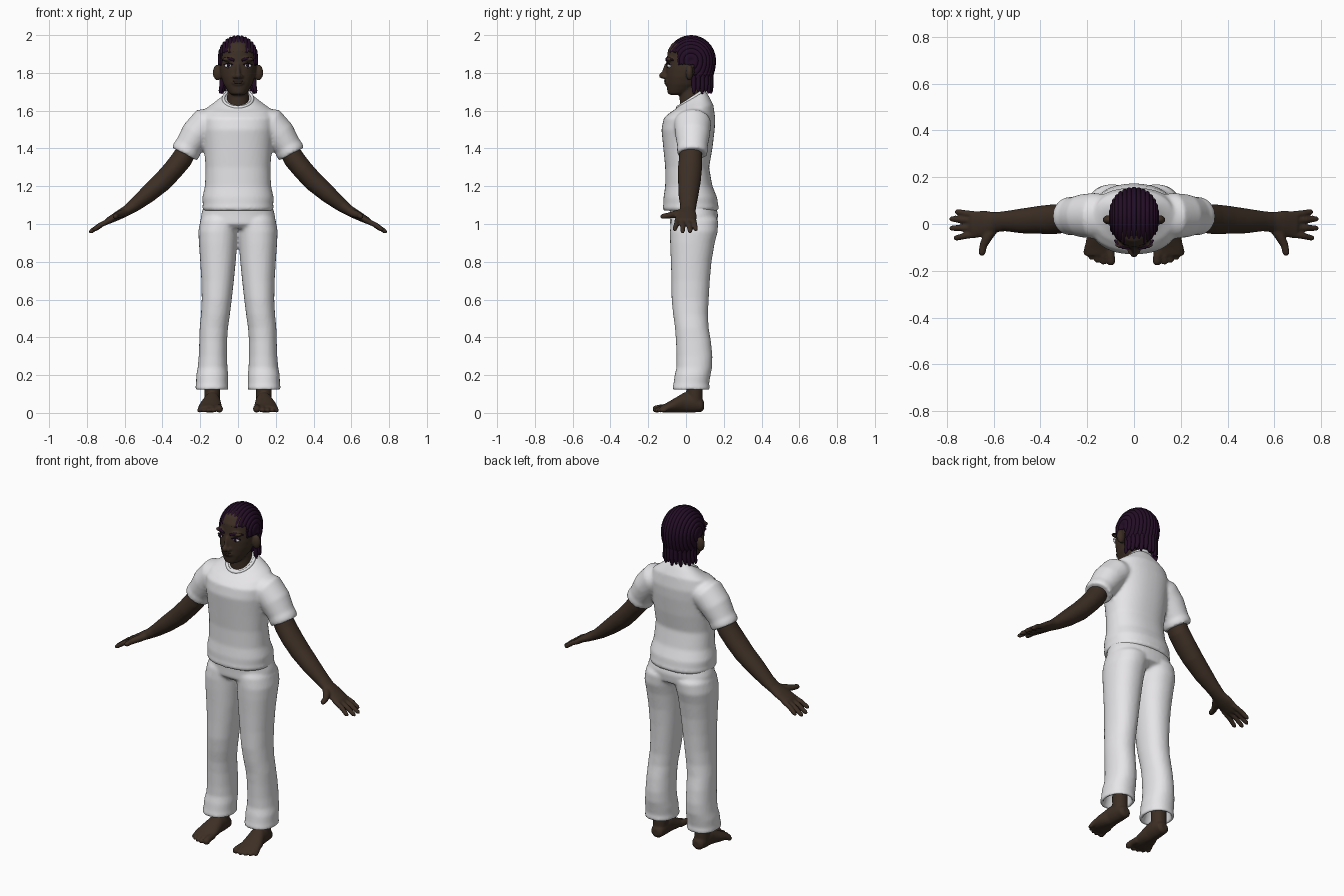
import bpy, bmesh, math
from mathutils import Vector, Matrix


def material(name, rgb):
    m = bpy.data.materials.new(name)
    m.diffuse_color = (*rgb, 1)
    return m


SKIN = material("dark_brown_skin", (0.046, 0.028, 0.018))
LIP = material("lip_brown", (0.032, 0.017, 0.013))
HAIR = material("purple_black_hair", (0.017, 0.004, 0.019))
CLOTH = material("white_cloth", (0.8, 0.79, 0.81))
EYE = material("eye_white", (0.75, 0.75, 0.75))
IRIS = material("dark_iris", (0.01, 0.004, 0.012))


def loft(bm, rings, n=32, e=1.0):
    """Closed skin over rings given as (centre, u radius vector, v radius vector)."""
    loops = []
    for c, u, v in rings:
        loop = []
        for i in range(n):
            a = math.tau * i / n
            ca, sa = math.cos(a), math.sin(a)
            p = (Vector(c) + Vector(u) * math.copysign(abs(ca) ** e, ca)
                 + Vector(v) * math.copysign(abs(sa) ** e, sa))
            loop.append(bm.verts.new(p))
        loops.append(loop)
    for a, b in zip(loops, loops[1:]):
        for i in range(n):
            bm.faces.new((a[i], a[(i + 1) % n], b[(i + 1) % n], b[i]))
    bm.faces.new(loops[0][::-1])
    bm.faces.new(loops[-1])


def flat(z, x0, x1, y0, y1, tilt=0):
    """Level ring from its x and y limits."""
    return (((x0 + x1) / 2, (y0 + y1) / 2, z), ((x1 - x0) / 2, 0, 0), (0, (y1 - y0) / 2, tilt))


def tube(bm, pts, n=16):
    """Limb along points (x, y, z, radius across, radius along y or side)."""
    rings = []
    for i, p in enumerate(pts):
        d = Vector(pts[min(i + 1, len(pts) - 1)][:3]) - Vector(pts[max(i - 1, 0)][:3])
        ref = Vector((0, 1, 0)) if abs(d.y) < 0.7 * d.length else Vector((1, 0, 0))
        side = (ref - d * ref.dot(d) / d.length_squared).normalized()
        rings.append((p[:3], d.cross(side).normalized() * p[3], side * p[4]))
    loft(bm, rings, n)


def ball(bm, c, r):
    m = Matrix.Translation(c) @ Matrix.Diagonal((*r, 1))
    bmesh.ops.create_uvsphere(bm, u_segments=20, v_segments=12, radius=1, matrix=m)


def finish(name, bm, mat, voxel=0, smooth=0, angle=60):
    bmesh.ops.recalc_face_normals(bm, faces=bm.faces)
    me = bpy.data.meshes.new(name)
    bm.to_mesh(me)
    bm.free()
    ob = bpy.data.objects.new(name, me)
    me.materials.append(mat)
    bpy.context.collection.objects.link(ob)
    bpy.ops.object.select_all(action='DESELECT')
    bpy.context.view_layer.objects.active = ob
    ob.select_set(True)
    if voxel:
        r = ob.modifiers.new("fuse", 'REMESH')
        r.mode, r.voxel_size = 'VOXEL', voxel
        bpy.ops.object.modifier_apply(modifier="fuse")
    if smooth:
        s = ob.modifiers.new("soften", 'SMOOTH')
        s.iterations, s.factor = smooth, 0.5
        bpy.ops.object.modifier_apply(modifier="soften")
    bpy.ops.object.shade_smooth_by_angle(angle=math.radians(angle))
    return ob


# Shirt: torso, short sleeves and rolled edges fused together
bm = bmesh.new()
torso = [(1.1, .16, -.09, .14, 0), (1.072, .165, -.10, .15, 0), (1.07, .182, -.117, .168, 0),
         (1.085, .19, -.124, .175, 0), (1.10, .186, -.12, .17, 0), (1.14, .189, -.119, .165, 0),
         (1.2, .175, -.11, .14, 0), (1.3, .171, -.11, .122, 0), (1.4, .18, -.12, .14, 0),
         (1.5, .19, -.13, .152, 0), (1.56, .195, -.118, .155, 0), (1.61, .17, -.085, .145, .02),
         (1.64, .12, -.06, .122, .035), (1.665, .078, -.045, .1, .045)]
loft(bm, [flat(z, -x, x, a, b, t) for z, x, a, b, t in torso], 48, .88)
for s in (1, -1):
    tube(bm, [(s * .10, .03, 1.555, .065, .09), (s * .17, .035, 1.53, .088, .098), (s * .22, .035, 1.475, .084, .092),
              (s * .262, .034, 1.41, .073, .08), (s * .272, .034, 1.392, .077, .082),
              (s * .284, .034, 1.37, .074, .079), (s * .282, .034, 1.373, .06, .066),
              (s * .268, .034, 1.40, .055, .06)], 32)
finish("shirt", bm, CLOTH, .009, 4)

# Collar band
bm = bmesh.new()
band = []
for i in range(40):
    a = math.tau * i / 40
    c = Vector((.077 * math.cos(a), .028 + .073 * math.sin(a), 1.663 + .047 * math.sin(a)))
    band.append([bm.verts.new(c + Vector((math.cos(a), math.sin(a), 0)) * .008 * math.cos(b)
                              + Vector((0, 0, .011 * math.sin(b)))) for b in [math.tau * k / 8 for k in range(8)]])
for i in range(40):
    p, q = band[i], band[(i + 1) % 40]
    for k in range(8):
        bm.faces.new((p[k], p[(k + 1) % 8], q[(k + 1) % 8], q[k]))
finish("collar", bm, CLOTH)

# Trousers: hips and two loose legs with hollow cuffs
bm = bmesh.new()
loft(bm, [flat(.975, -.15, .15, -.06, .12), flat(1.0, -.2, .2, -.085, .165),
          flat(1.05, -.195, .195, -.085, .17), flat(1.12, -.175, .175, -.09, .15)], 40, .9)
leg = [(.2, .08, .2, -.035, .1), (.125, .068, .21, -.055, .11), (.118, .055, .222, -.068, .122),
       (.13, .05, .226, -.073, .127), (.155, .053, .222, -.066, .122), (.2, .052, .221, -.06, .13),
       (.24, .056, .213, -.05, .138), (.3, .058, .208, -.05, .14), (.38, .058, .205, -.053, .132),
       (.45, .053, .203, -.058, .12), (.52, .043, .196, -.068, .116), (.6, .033, .192, -.076, .12),
       (.7, .022, .194, -.077, .126), (.8, .012, .2, -.08, .135), (.9, .004, .207, -.084, .152),
       (.96, -.002, .21, -.085, .168), (1.02, -.02, .2, -.08, .17), (1.06, -.01, .18, -.06, .14)]
for s in (1, -1):
    loft(bm, [flat(z, s * a, s * b, c, d) for z, a, b, c, d in leg], 32, .92)
finish("trousers", bm, CLOTH, .009, 3)

for s, side in ((1, "left"), (-1, "right")):
    # Arm with palm, four fingers and thumb
    bm = bmesh.new()
    tube(bm, [(s * .23, .03, 1.46, .05, .055), (s * .30, .024, 1.34, .056, .062), (s * .345, .02, 1.285, .054, .064),
              (s * .40, .018, 1.225, .053, .06), (s * .48, .013, 1.155, .046, .053),
              (s * .55, .012, 1.098, .035, .043), (s * .59, .008, 1.07, .028, .043),
              (s * .635, .002, 1.045, .024, .055), (s * .69, -.004, 1.015, .017, .058), (s * .705, -.004, 1.005, .01, .05)], 24)
    for y0, y1, x1, z1 in ((.04, .052, .765, .966), (.014, .022, .788, .955),
                           (-.015, -.018, .788, .955), (-.043, -.06, .77, .966)):
        xm, zm = (.68 + x1) / 2, (1.02 + z1) / 2 + .004
        tube(bm, [(s * .67, y0, 1.022, .014, .014), (s * xm, (y0 + y1) / 2, zm, .014, .014),
                  (s * (x1 - .01), y1, z1 + .006, .012, .012), (s * x1, y1, z1, .006, .006)], 12)
    tube(bm, [(s * .59, -.01, 1.065, .02, .02), (s * .625, -.055, 1.052, .02, .021), (s * .643, -.09, 1.045, .016, .017),
              (s * .65, -.125, 1.04, .014, .015), (s * .651, -.136, 1.038, .007, .007)], 14)
    finish(side + "_arm", bm, SKIN, .006, 2)

    # Bare foot with five toes
    bm = bmesh.new()
    tube(bm, [(s * .137, .045, .23, .042, .042), (s * .137, .045, .12, .042, .043), (s * .137, .045, .04, .04, .042)], 24)
    loft(bm, [((s * x, y, z), (rx, 0, 0), (0, 0, rz)) for x, y, z, rx, rz in
              ((.135, .096, .04, .02, .02), (.135, .085, .04, .036, .034), (.136, .04, .055, .043, .053),
               (.138, -.01, .055, .046, .053), (.145, -.06, .04, .058, .038),
               (.149, -.105, .027, .063, .025), (.15, -.135, .021, .055, .017))], 24)
    for x0, x1, y1, r in ((.104, .098, -.17, .02), (.132, .131, -.168, .0145), (.155, .158, -.16, .0135),
                          (.176, .183, -.148, .0125), (.194, .205, -.13, .012)):
        tube(bm, [(s * x0, -.09, .028, r, r), (s * (x0 + x1) / 2, y1 + .035, .027, r * .9, r * .95), (s * x1, y1 + .01, r, r, r),
                  (s * x1, y1 - .005, r, r * .6, r * .6)], 12)
    finish(side + "_foot", bm, SKIN, .006, 2)

# Head with neck, nose, brow ridge and ears
bm = bmesh.new()
skull = [(1.683, .03, -.083, -.02), (1.692, .045, -.096, .01), (1.71, .058, -.1, .04), (1.74, .076, -.104, .075),
         (1.78, .09, -.106, .1), (1.82, .097, -.106, .125), (1.87, .098, -.102, .138),
         (1.92, .091, -.096, .136), (1.955, .07, -.075, .11), (1.98, .035, -.035, .07)]
loft(bm, [flat(z, -x, x, a, b) for z, x, a, b in skull], 36, .95)
loft(bm, [flat(1.56, -.066, .066, -.03, .085), flat(1.64, -.06, .06, -.033, .09),
          flat(1.70, -.056, .056, -.035, .095), flat(1.76, -.06, .06, -.03, .1)], 28)
ball(bm, (0, -.124, 1.785), (.017, .02, .016))
loft(bm, [flat(1.782, -.017, .017, -.138, -.08), flat(1.81, -.013, .013, -.127, -.08), flat(1.85, -.01, .01, -.112, -.08)], 14)
for s in (1, -1):
    ball(bm, (s * .017, -.112, 1.78), (.012, .016, .011))
    ball(bm, (s * .048, -.087, 1.872), (.036, .018, .012))
    ball(bm, (s * .108, .018, 1.802), (.026, .02, .042))
ball(bm, (0, -.1, 1.751), (.034, .014, .02))
finish("head", bm, SKIN, .006, 3)

# Lips
bm = bmesh.new()
ball(bm, (0, -.107, 1.757), (.028, .009, .005))
ball(bm, (0, -.106, 1.746), (.024, .009, .006))
finish("lips", bm, LIP)

# Eyes, irises and eyebrows
for name, mat, c, r in (("eyes", EYE, (.05, -.087, 1.838), (.021, .013, .012)),
                        ("irises", IRIS, (.051, -.096, 1.839), (.009, .007, .0105))):
    bm = bmesh.new()
    for s in (1, -1):
        ball(bm, (s * c[0], *c[1:]), r)
    finish(name, bm, mat)
bm = bmesh.new()
for s in (1, -1):
    tube(bm, [(s * .02, -.104, 1.866, .006, .005), (s * .045, -.1, 1.876, .008, .008),
              (s * .07, -.084, 1.876, .006, .008), (s * .083, -.068, 1.866, .003, .004)], 10)
    tube(bm, [(s * .028, -.1, 1.844, .003, .004), (s * .05, -.098, 1.852, .003, .005), (s * .074, -.082, 1.842, .003, .004)], 8)
finish("eyebrows_and_lashes", bm, HAIR)

# Braided cap: ridged ellipsoid with its poles at the ears, cut along the hairline
bm = bmesh.new()
BRAIDS, STEP, TURN = 15, 8, 72
rows = []
for i in range(BRAIDS * STEP + 1):
    a = -math.pi / 2 * .985 + math.pi * .985 * i / (BRAIDS * STEP)
    ridge = .95 + .055 * abs(math.sin(math.pi * i / STEP)) ** .6
    c = math.cos(a) ** .8
    row = []
    for k in range(TURN):
        t = math.tau * k / TURN
        up = math.sin(t)
        row.append(bm.verts.new((.107 * math.sin(a) * ridge, .027 - .131 * c * math.cos(t) * ridge,
                                 1.865 + (.134 if up > 0 else .175) * c * up * ridge)))
    rows.append(row)
for p, q in zip(rows, rows[1:]):
    for k in range(TURN):
        bm.faces.new((p[k], p[(k + 1) % TURN], q[(k + 1) % TURN], q[k]))
bm.faces.new(rows[0])
bm.faces.new(rows[-1])


def is_hair(p):
    return p.z > 1.715 and (p.z > 1.91 or (p.y > -.045 and p.z > 1.845) or p.y > .043)


bmesh.ops.delete(bm, geom=[f for f in bm.faces if not is_hair(f.calc_center_median())], context='FACES')
cap = finish("braided_hair", bm, HAIR, angle=70)
thick = cap.modifiers.new("thickness", 'SOLIDIFY')
thick.thickness, thick.offset = .012, -1

# Loose braid ends round the nape
bm = bmesh.new()
for i in range(13):
    b = math.radians(-96 + 16 * i)
    x, y = math.sin(b), math.cos(b)
    low = 1.695 + .012 * (i % 2)
    tube(bm, [(.086 * x, .05 + .085 * y, 1.79, .012, .012), (.086 * x, .05 + .085 * y, 1.74, .012, .012),
              (.092 * x, .05 + .082 * y, low + .01, .011, .011), (.094 * x, .05 + .082 * y, low - .005, .005, .005)], 10)
finish("braid_ends", bm, HAIR)
